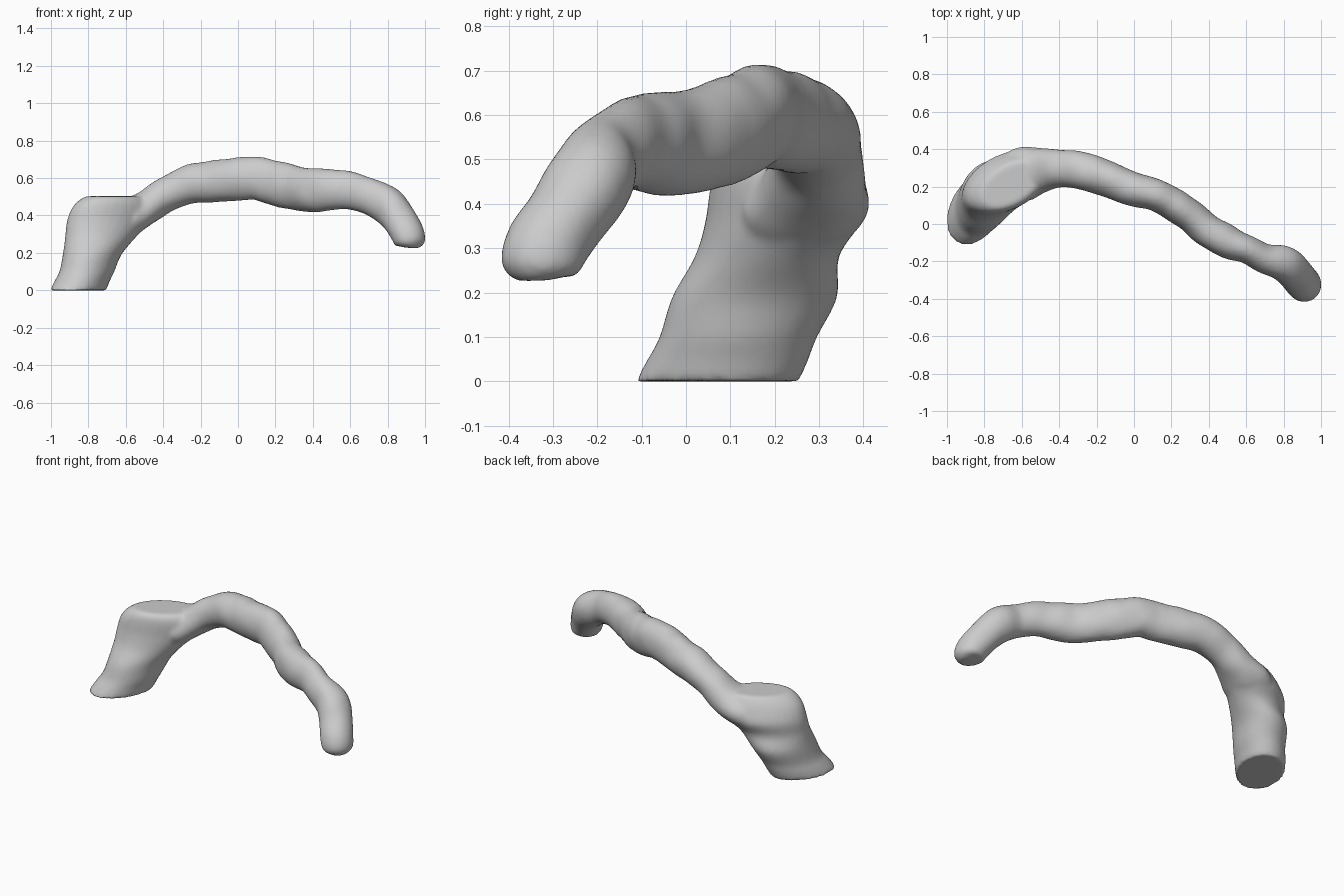
import bpy, bmesh, math
from mathutils import Vector, noise

cube = bpy.data.objects.get("Cube")
if cube:
    bpy.data.objects.remove(cube, do_unlink=True)

bark = bpy.data.materials.new("grey_bark")
bark.use_nodes = True
bark.diffuse_color = (0.6, 0.6, 0.6, 1)
bark.node_tree.nodes["Principled BSDF"].inputs["Base Color"].default_value = (0.6, 0.6, 0.6, 1)


def smooth_rows(rows, steps=5):
    """Catmull-Rom interpolation of every column."""
    out = []
    for i in range(len(rows) - 1):
        a, b, c, d = (Vector(rows[min(max(i + k, 0), len(rows) - 1)]) for k in (-1, 0, 1, 2))
        for s in range(steps):
            t = s / steps
            out.append(b + (c - a) * t / 2 + (2 * a - 5 * b + 4 * c - d) * t * t / 2
                       + (3 * b - a - 3 * c + d) * t ** 3 / 2)
    return out + [Vector(rows[-1])]


def loft(bm, rings):
    loops = [[bm.verts.new(p) for p in ring] for ring in rings]
    n = len(loops[0])
    for lo, hi in zip(loops, loops[1:]):
        for i in range(n):
            j = (i + 1) % n
            bm.faces.new((lo[i], lo[j], hi[j], hi[i]))
    bm.faces.new(loops[0][::-1])
    bm.faces.new(loops[-1])


SIDES = 28
ANGLES = [math.tau * i / SIDES for i in range(SIDES)]
bm = bmesh.new()

# Leaning stump with a flat cut top: x, y, z, half width, half depth, skew
stump = [(-.855, .07, 0, .15, .185, .3), (-.833, .095, .05, .148, .182, .25),
         (-.808, .118, .1, .147, .178, .2), (-.78, .155, .19, .157, .187, .2),
         (-.737, .182, .28, .188, .163, .3), (-.695, .218, .36, .222, .175, .4),
         (-.672, .218, .43, .222, .165, .45), (-.663, .212, .475, .195, .148, .45),
         (-.66, .21, .503, .155, .125, .45)]
rings = []
for x, y, z, hx, hy, skew in smooth_rows(stump):
    rings.append([Vector((x + hx * math.cos(a), y + hy * math.sin(a + skew), z)) for a in ANGLES])
loft(bm, rings)

# Arching branch: x, y, z, half width, half height
branch = [(-.7, .22, .34, .1, .07), (-.59, .268, .385, .146, .095),
          (-.48, .292, .447, .118, .09), (-.38, .295, .517, .102, .093),
          (-.27, .283, .564, .1, .104), (-.15, .245, .58, .097, .11),
          (0, .185, .595, .09, .116), (.1, .16, .6, .088, .113), (.2, .11, .57, .087, .121),
          (.3, .045, .547, .087, .116), (.4, -.04, .535, .088, .123), (.5, -.095, .537, .089, .108),
          (.6, -.133, .533, .075, .103), (.7, -.185, .502, .078, .1), (.8, -.213, .453, .097, .103),
          (.855, -.26, .385, .095, .092), (.897, -.305, .32, .094, .09),
          (.918, -.328, .27, .092, .085), (.922, -.335, .243, .078, .07),
          (.922, -.335, .228, .045, .04)]
path = smooth_rows(branch)
rings = []
for i, row in enumerate(path):
    centre = Vector(row[:3])
    ahead = Vector(path[min(i + 1, len(path) - 1)][:3])
    behind = Vector(path[max(i - 1, 0)][:3])
    along = (ahead - behind).normalized()
    # Keep the tip rings from twisting where the path turns straight down
    heading = along if i < len(path) - 12 else Vector((.7, -.7, 0))
    side = heading.cross(Vector((0, 0, 1))).normalized()
    up = side.cross(along).normalized()
    ring = []
    for a in ANGLES:
        offset = side * math.cos(a) * row[3] + up * math.sin(a) * row[4]
        lump = 1 + .07 * noise.noise((centre + offset) * 9)
        ring.append(centre + offset * lump)
    rings.append(ring)
loft(bm, rings)

bmesh.ops.recalc_face_normals(bm, faces=bm.faces)
mesh = bpy.data.meshes.new("arched_branch")
bm.to_mesh(mesh)
bm.free()
mesh.materials.append(bark)
tree = bpy.data.objects.new("arched_branch", mesh)
bpy.context.collection.objects.link(tree)

# Fuse stump and branch into one rounded skin
fuse = tree.modifiers.new("fuse", 'REMESH')
fuse.mode = 'VOXEL'
fuse.voxel_size = 0.012
fuse.use_smooth_shade = True
soften = tree.modifiers.new("soften", 'SMOOTH')
soften.factor = 0.5
soften.iterations = 6
